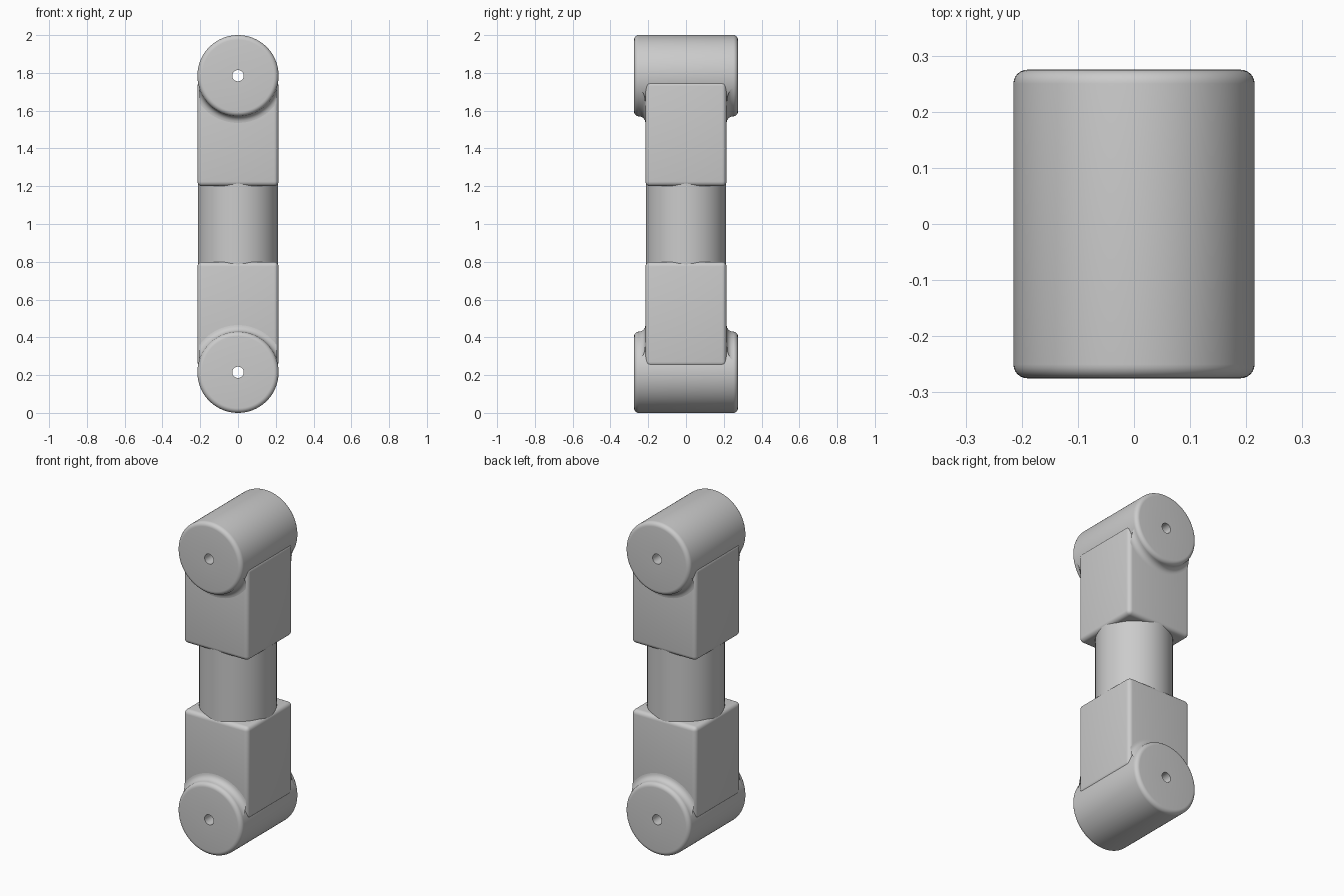
import bpy, bmesh, math
from mathutils import Matrix, Vector

if "Cube" in bpy.data.objects:
    bpy.data.objects.remove(bpy.data.objects["Cube"])

R = 0.215        # joint radius and block half width
HALF = 0.275     # joint half length
HOLE = 0.03
EDGE = 0.025     # rounding radius
AXIS = R         # height of the lower joint axis

grey = bpy.data.materials.new("plain_grey")
grey.use_nodes = True
grey.diffuse_color = (0.6, 0.6, 0.6, 1)
grey.node_tree.nodes["Principled BSDF"].inputs["Base Color"].default_value = (0.6, 0.6, 0.6, 1)


def finish(name, bm, upper=False):
    """Turn a bmesh into a smooth object; upper parts are flipped end for end."""
    if upper:
        bm.transform(Matrix.Translation((0, 0, 2)) @ Matrix.Rotation(math.pi, 4, "Y"))
    bmesh.ops.recalc_face_normals(bm, faces=bm.faces)
    mesh = bpy.data.meshes.new(name)
    bm.to_mesh(mesh)
    bm.free()
    mesh.materials.append(grey)
    obj = bpy.data.objects.new(name, mesh)
    bpy.context.collection.objects.link(obj)
    bpy.ops.object.select_all(action="DESELECT")
    obj.select_set(True)
    bpy.context.view_layer.objects.active = obj
    bpy.ops.object.shade_smooth_by_angle(angle=math.radians(35))
    return obj


def arc(cx, cy, radius, start, end, steps=6):
    angles = [math.radians(start + (end - start) * i / steps) for i in range(steps + 1)]
    return [(cx + radius * math.cos(a), cy + radius * math.sin(a)) for a in angles]


def lathe(profile, angle=math.tau, steps=96, closed=True):
    """Spin (radius, y) points about the y axis, starting at +x, and lift to the joint axis."""
    bm = bmesh.new()
    verts = [bm.verts.new((r, y, 0)) for r, y in profile]
    edges = [bm.edges.new(pair) for pair in zip(verts, verts[1:])]
    if closed:
        edges.append(bm.edges.new((verts[-1], verts[0])))
    bmesh.ops.spin(bm, geom=verts + edges, cent=(0, 0, 0), axis=(0, -1, 0),
                   angle=angle, steps=steps)
    bmesh.ops.remove_doubles(bm, verts=bm.verts, dist=1e-5)
    bm.transform(Matrix.Translation((0, 0, AXIS)))
    return bm


def joint(name, upper):
    # Rounded drum with a through hole
    profile = [(HOLE, HALF), (HOLE, -HALF)]
    profile += arc(R - EDGE, -HALF + EDGE, EDGE, -90, 0)
    profile += arc(R - EDGE, HALF - EDGE, EDGE, 0, 90)
    finish(name, lathe(profile), upper)


def block(name, upper):
    # Square body, rounded everywhere except the end buried in the drum
    low, high = AXIS + HOLE, 0.80
    bm = bmesh.new()
    bmesh.ops.create_cube(bm, size=1)
    for v in bm.verts:
        v.co = Vector((v.co.x * 2 * R, v.co.y * 2 * R, low if v.co.z < 0 else high))
    edges = [e for e in bm.edges if max(v.co.z for v in e.verts) > low]
    bmesh.ops.bevel(bm, geom=edges, offset=EDGE, segments=5, profile=0.5, affect="EDGES")
    finish(name, bm, upper)


def fillet(name, side, upper):
    # Concave blend between drum and block face, trimmed to the block width
    f = 0.035
    profile = [(r, side * y) for r, y in arc(R + f, -R - f, f, 180, 90)]
    bm = lathe(profile, angle=math.pi, steps=48, closed=False)
    for x in (-1, 1):
        bmesh.ops.bisect_plane(bm, geom=bm.verts[:] + bm.edges[:] + bm.faces[:],
                               plane_co=(x * (R - EDGE * 0.4), 0, 0), plane_no=(x, 0, 0),
                               clear_outer=True)
    obj = finish(name, bm, upper)
    # Open strip: point the normals away from the block
    if sum(p.normal.y * p.area for p in obj.data.polygons) * side < 0:
        obj.data.flip_normals()


for label, upper in (("lower", False), ("upper", True)):
    joint(label + "_joint", upper)
    block(label + "_block", upper)
    fillet(label + "_front_fillet", 1, upper)
    fillet(label + "_back_fillet", -1, upper)

# Round neck joining the two blocks
neck = bmesh.new()
bmesh.ops.create_cone(neck, cap_ends=True, segments=96, radius1=R - 0.003,
                      radius2=R - 0.003, depth=0.5)
neck.transform(Matrix.Translation((0, 0, 1)))
finish("neck", neck)
